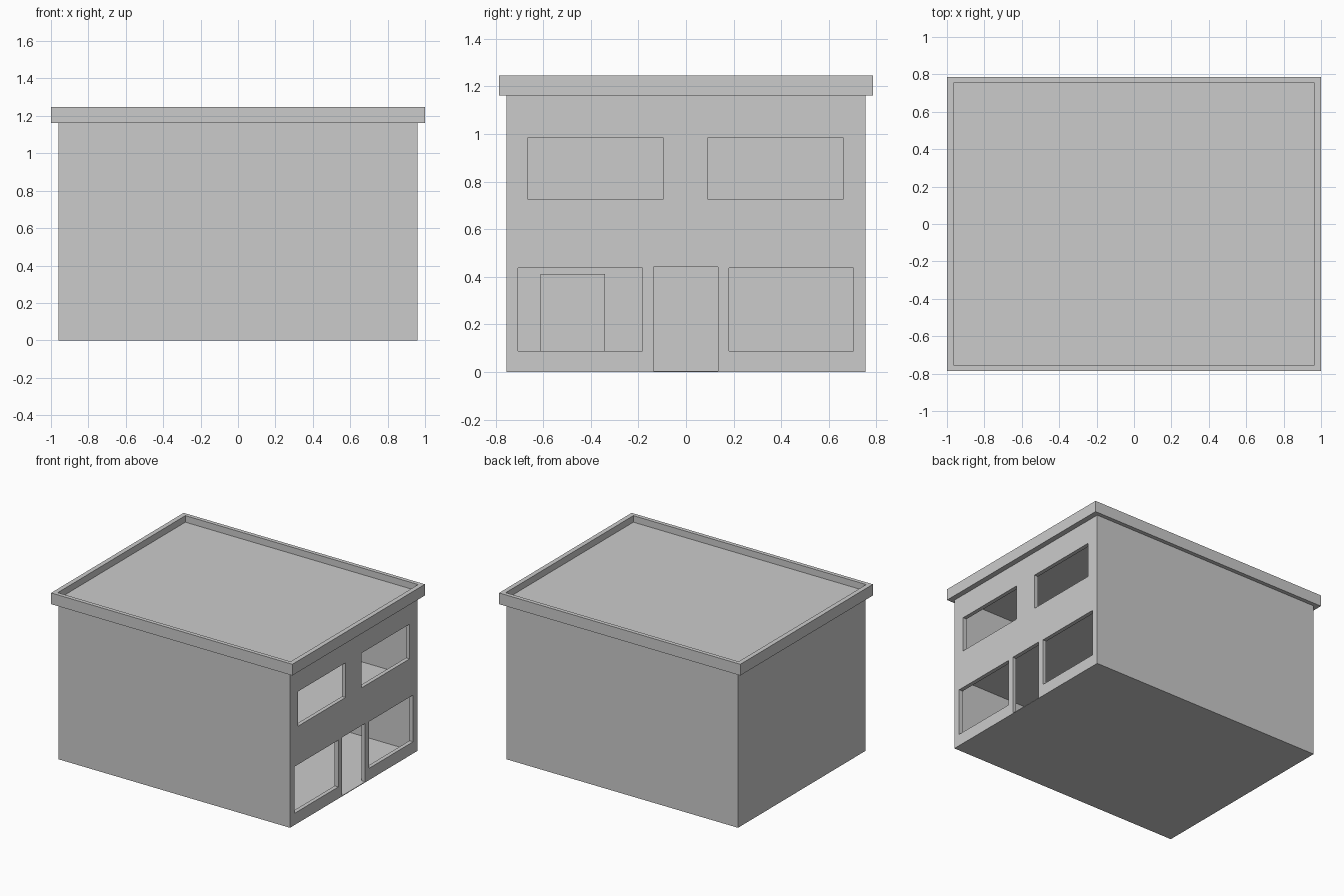
import bpy

if "Cube" in bpy.data.objects:
    bpy.data.objects.remove(bpy.data.objects["Cube"])


def box(name, x, y, z):
    """Axis-aligned box from (min, max) ranges."""
    bpy.ops.mesh.primitive_cube_add(
        size=1, location=[(r[0] + r[1]) / 2 for r in (x, y, z)])
    ob = bpy.context.object
    ob.name = name
    ob.scale = [r[1] - r[0] for r in (x, y, z)]
    bpy.ops.object.transform_apply(location=True, rotation=False, scale=True)
    return ob


def cut(target, x, y, z):
    """Subtract a box from the target and discard the cutter."""
    cutter = box("cutter", x, y, z)
    cutter.hide_render = True
    mod = target.modifiers.new("cut", 'BOOLEAN')
    mod.operation = 'DIFFERENCE'
    mod.solver = 'EXACT'
    mod.object = cutter
    bpy.context.view_layer.objects.active = target
    bpy.ops.object.modifier_apply(modifier=mod.name)
    bpy.data.objects.remove(cutter, do_unlink=True)


WX, WY, WALL_TOP = 0.96, 0.755, 1.163
T = 0.03                      # wall thickness
IX, IY = WX - T, WY - T       # interior half sizes
FLOOR, CEILING, UPPER = 0.005, 0.535, 0.56

# Walls with ground and upper storey rooms, leaving a floor slab between
walls = box("walls", (-WX, WX), (-WY, WY), (0, WALL_TOP))
cut(walls, (-IX, IX), (-IY, IY), (FLOOR, CEILING))
cut(walls, (-IX, IX), (-IY, IY), (UPPER, WALL_TOP + 0.1))

# Openings in the street-side wall: entrance, shop windows, upper windows
openings = [
    ((-0.137, 0.135), (FLOOR, 0.442)),
    ((-0.705, -0.183), (0.088, 0.438)),
    ((0.18, 0.703), (0.088, 0.438)),
    ((-0.663, -0.097), (0.725, 0.985)),
    ((0.092, 0.66), (0.725, 0.985)),
]
for y, z in openings:
    cut(walls, (IX - 0.02, WX + 0.1), y, z)

# Flat roof with a raised rim
roof = box("roof_with_parapet", (-1, 1), (-0.785, 0.785), (WALL_TOP, 1.247))
cut(roof, (-0.965, 0.965), (-0.755, 0.755), (1.198, 1.4))

# Inner door seen through the shop window
box("interior_door", (-IX - 0.005, -IX + 0.015), (-0.612, -0.34), (FLOOR, 0.412))
